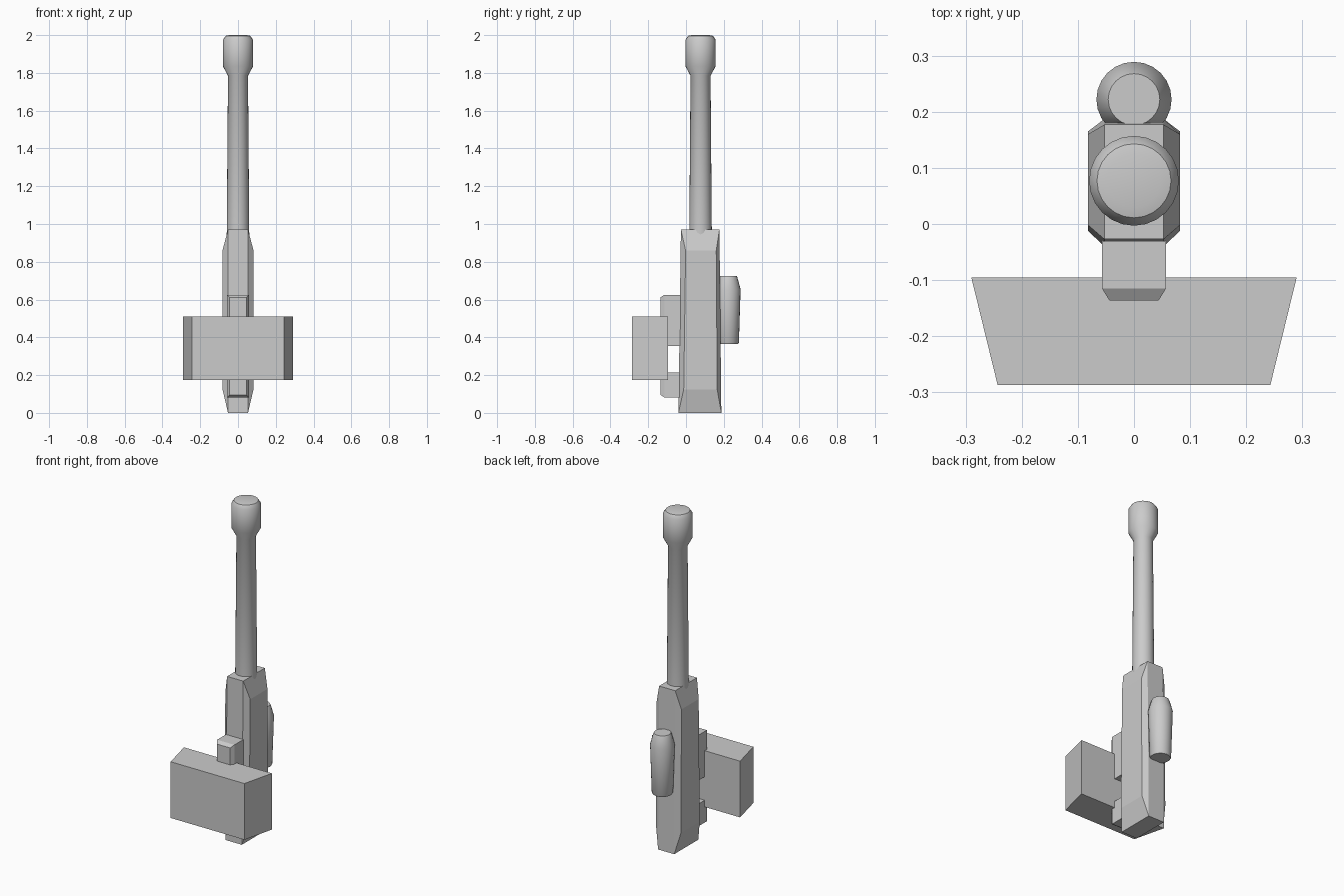
import bpy, math
from mathutils import Vector

if "Cube" in bpy.data.objects:
    bpy.data.objects.remove(bpy.data.objects["Cube"])

grey = bpy.data.materials.new("plain grey")
grey.use_nodes = True
grey.diffuse_color = (0.6, 0.6, 0.6, 1)
grey.node_tree.nodes["Principled BSDF"].inputs["Base Color"].default_value = (0.6, 0.6, 0.6, 1)


def loft(name, rings, smooth=False):
    """Skin a list of equal point rings and cap both ends."""
    n = len(rings[0])
    verts = [Vector(p) for ring in rings for p in ring]
    faces = [list(range(n)), list(range(len(verts) - n, len(verts)))]
    for r in range(len(rings) - 1):
        for i in range(n):
            a, b = r * n + i, r * n + (i + 1) % n
            faces.append([a, b, b + n, a + n])
    mesh = bpy.data.meshes.new(name)
    mesh.from_pydata(verts, [], faces)
    mesh.materials.append(grey)
    obj = bpy.data.objects.new(name, mesh)
    bpy.context.collection.objects.link(obj)
    # Make all normals face outward
    bpy.ops.object.select_all(action='DESELECT')
    obj.select_set(True)
    bpy.context.view_layer.objects.active = obj
    bpy.ops.object.mode_set(mode='EDIT')
    bpy.ops.mesh.select_all(action='SELECT')
    bpy.ops.mesh.normals_make_consistent(inside=False)
    bpy.ops.object.mode_set(mode='OBJECT')
    if smooth:
        bpy.ops.object.shade_smooth_by_angle(angle=math.radians(35))
    return obj


def lathe(name, y, profile, sides=24):
    """Upright turned part from (radius, height) pairs."""
    angles = [2 * math.pi * i / sides for i in range(sides)]
    loft(name, [[(r * math.cos(a), y + r * math.sin(a), z) for a in angles]
                for r, z in profile], smooth=True)


def rect_y(y, half_x, z0, z1):
    return [(-half_x, y, z0), (half_x, y, z0), (half_x, y, z1), (-half_x, y, z1)]


# Main body: full-length core with a raised, bevelled panel on each side
def core(x):
    return [(x, -0.04, 0), (x, 0.187, 0), (x, 0.177, 0.97), (x, -0.027, 0.97)]


def panel(x):
    return [(x, -0.012, 0.125), (x, 0.165, 0.125), (x, 0.16, 0.86), (x, -0.002, 0.86)]


loft("body", [panel(-0.082), core(-0.053), core(0.053), panel(0.082)])

# Barrel with its thicker muzzle
lathe("barrel", 0.077, [(0.06, 0.9), (0.053, 1.785), (0.08, 1.835),
                        (0.08, 1.975), (0.066, 1.996), (0.048, 2.0)])

# Canister on the back
lathe("back_canister", 0.222, [(0.054, 0.365), (0.058, 0.372), (0.067, 0.655),
                               (0.05, 0.717), (0.046, 0.725)])

# Mounting blocks with chamfered outer ends
for name, z0, z1 in (("upper_mount", 0.355, 0.625), ("lower_mount", 0.082, 0.215)):
    loft(name, [rect_y(0.0, 0.057, z0, z1),
                rect_y(-0.115, 0.057, z0, z1),
                rect_y(-0.136, 0.044, z0 + 0.014, z1 - 0.014)])

# Wide front box, narrower at its outer face
loft("front_box", [rect_y(-0.095, 0.29, 0.175, 0.51),
                   rect_y(-0.287, 0.243, 0.175, 0.51)])
